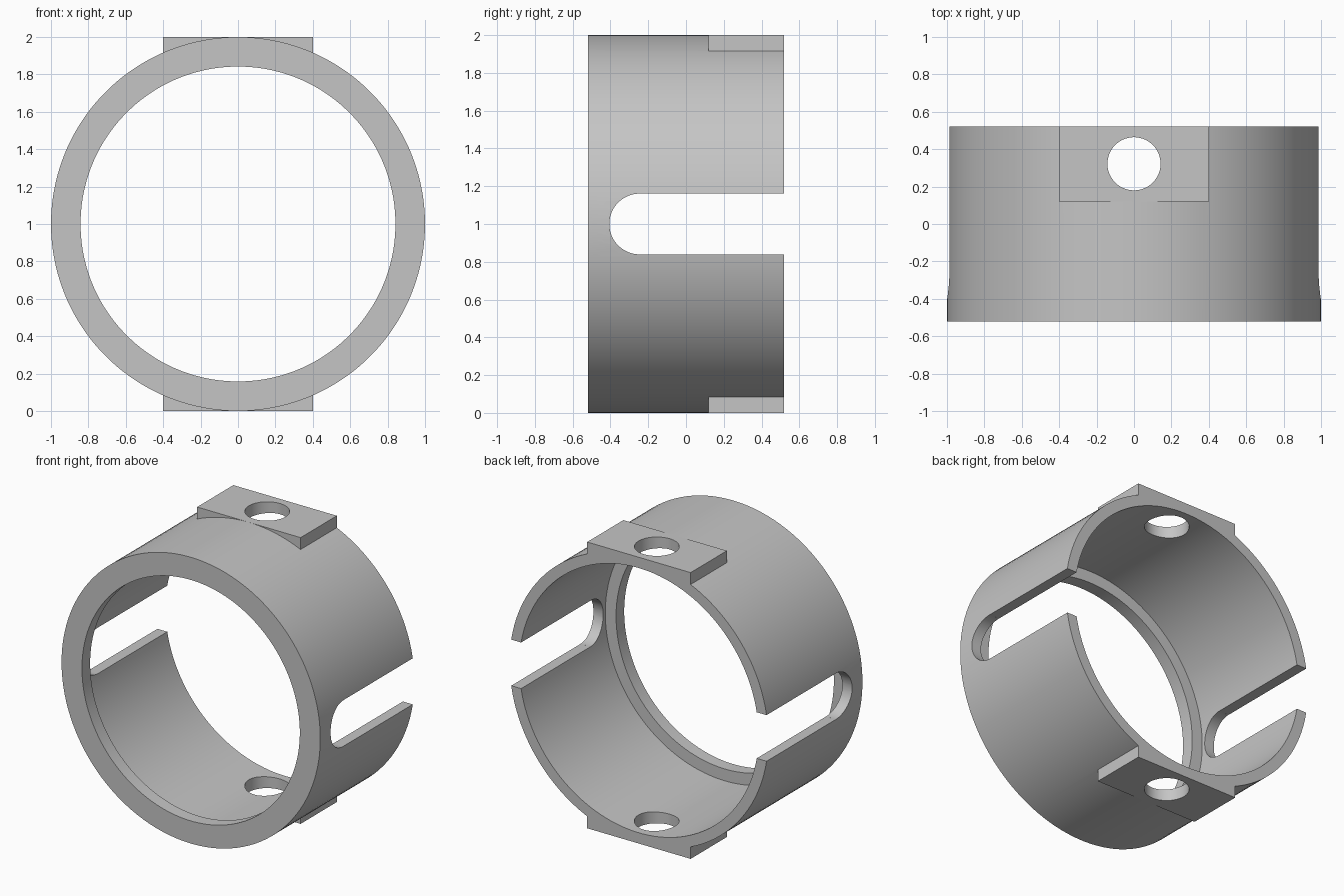
import bpy, math
from mathutils import Matrix

if "Cube" in bpy.data.objects:
    bpy.data.objects.remove(bpy.data.objects["Cube"], do_unlink=True)

HALF = 0.52      # half depth of the ring
SEGMENTS = 128

grey = bpy.data.materials.new("plain grey")
grey.use_nodes = True
colour = (0.56, 0.56, 0.56, 1)
grey.diffuse_color = colour
grey.node_tree.nodes["Principled BSDF"].inputs["Base Color"].default_value = colour


def cylinder(name, radius, start, end, axis="Y", centre=(0, 0, 1), segments=SEGMENTS):
    """Cylinder from start to end along an axis through centre."""
    bpy.ops.mesh.primitive_cylinder_add(vertices=segments, radius=radius, depth=end - start)
    ob = bpy.context.object
    ob.name = name
    turn = {"X": Matrix.Rotation(math.pi / 2, 4, "Y"),
            "Y": Matrix.Rotation(math.pi / 2, 4, "X"),
            "Z": Matrix.Identity(4)}[axis]
    half_step = Matrix.Rotation(math.pi / segments, 4, "Z")
    shift = [0, 0, 0]
    shift["XYZ".index(axis)] = (start + end) / 2
    place = Matrix.Translation(centre) @ Matrix.Translation(shift)
    ob.data.transform(place @ turn @ half_step)
    return ob


def box(name, low, high):
    bpy.ops.mesh.primitive_cube_add(size=1)
    ob = bpy.context.object
    ob.name = name
    size = [b - a for a, b in zip(low, high)]
    mid = [(a + b) / 2 for a, b in zip(low, high)]
    ob.data.transform(Matrix.Translation(mid) @ Matrix.Diagonal((*size, 1)))
    return ob


def combine(target, other, operation):
    """Apply a boolean and discard the helper."""
    other.hide_render = True
    mod = target.modifiers.new(operation, "BOOLEAN")
    mod.operation = operation
    mod.solver = "EXACT"
    mod.object = other
    bpy.context.view_layer.objects.active = target
    bpy.ops.object.modifier_apply(modifier=mod.name)
    bpy.data.objects.remove(other, do_unlink=True)


# Outer body with a flat mounting pad above and below
ring = cylinder("slotted_ring", 1, -HALF, HALF)
combine(ring, box("top_pad", (-0.4, 0.12, 1.917), (0.4, HALF, 2)), "UNION")
combine(ring, box("bottom_pad", (-0.4, 0.12, 0), (0.4, HALF, 0.083)), "UNION")

# Wide bore from the back, leaving a narrow lip at the front
combine(ring, cylinder("bore", 0.925, -0.43, 0.7), "DIFFERENCE")
combine(ring, cylinder("lip_opening", 0.842, -0.7, 0), "DIFFERENCE")

# Round-ended side slots, open at the back
slot = box("slot", (-1.3, -0.245, 0.839), (1.3, 0.7, 1.161))
slot_end = cylinder("slot_end", 0.161, -1.3, 1.3, "X", (0, -0.245, 1), 64)
combine(ring, slot, "DIFFERENCE")
combine(ring, slot_end, "DIFFERENCE")

# Screw hole through both pads
combine(ring, cylinder("screw_hole", 0.142, -0.3, 2.3, "Z", (0, 0.322, 0), 64), "DIFFERENCE")

ring.data.materials.clear()
ring.data.materials.append(grey)
for face in ring.data.polygons:
    face.material_index = 0

bpy.ops.object.select_all(action="DESELECT")
ring.select_set(True)
bpy.context.view_layer.objects.active = ring
bpy.ops.object.shade_smooth_by_angle(angle=math.radians(20))
